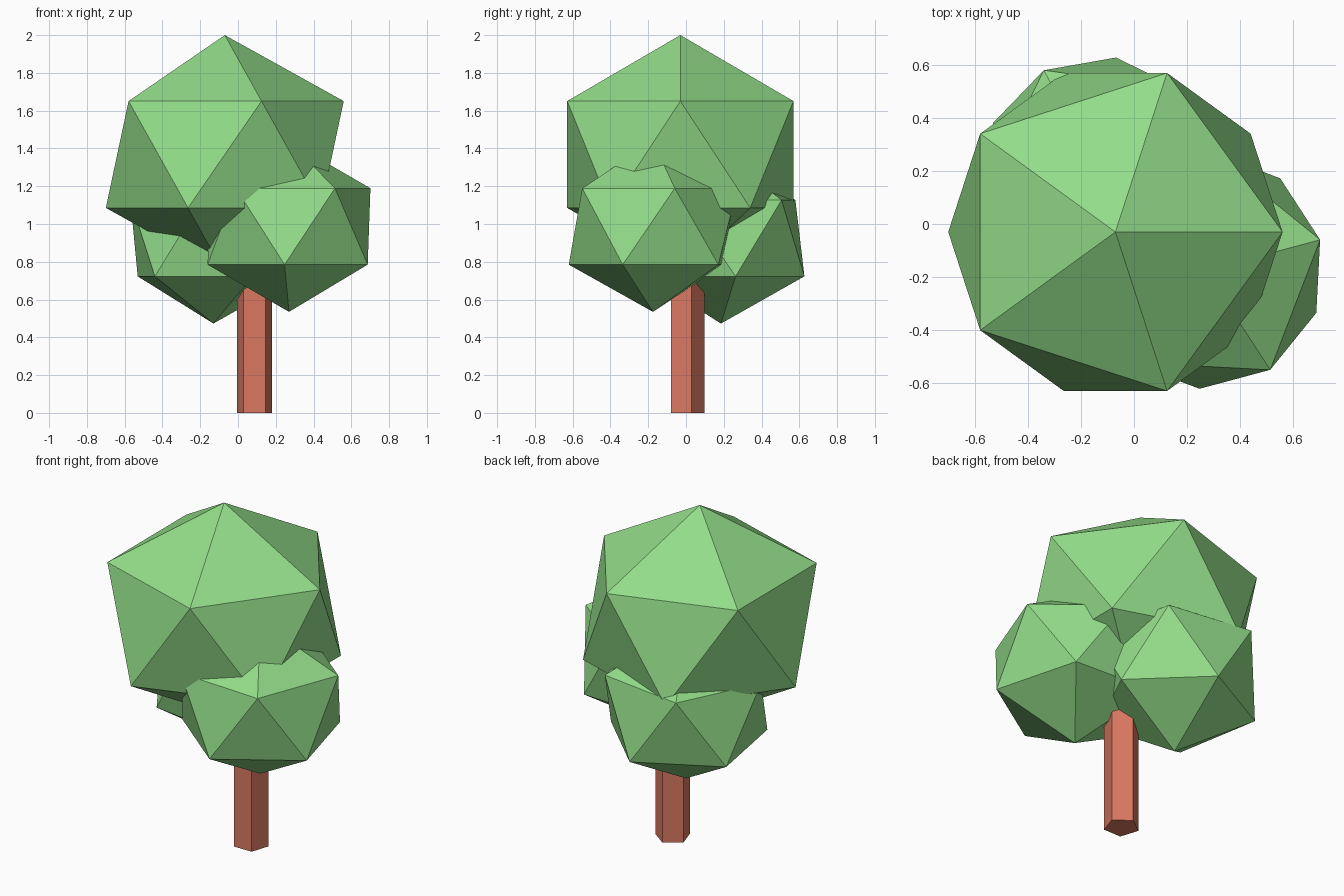
import bpy
from math import radians

if "Cube" in bpy.data.objects:
    bpy.data.objects.remove(bpy.data.objects["Cube"])


def material(name, color):
    m = bpy.data.materials.new(name)
    m.diffuse_color = (*color, 1)
    m.use_nodes = True
    m.node_tree.nodes["Principled BSDF"].inputs["Base Color"].default_value = m.diffuse_color
    return m


leaf = material("leaf_green", (0.29, 0.72, 0.25))
bark = material("bark_brown", (0.70, 0.19, 0.12))


def foliage(name, center, radius, height, turn):
    """Slightly flattened icosahedron turned about the vertical axis."""
    bpy.ops.mesh.primitive_ico_sphere_add(
        subdivisions=1, radius=1, location=center, rotation=(0, 0, radians(turn)))
    ob = bpy.context.object
    ob.name = name
    ob.scale = (radius, radius, height)
    ob.data.materials.append(leaf)


# Crown and two smaller leaf clumps
foliage("crown", (-0.07, -0.03, 1.368), 0.704, 0.632, 0)
foliage("front_right_clump", (0.27, -0.175, 0.987), 0.499, 0.452, 15)
foliage("back_left_clump", (-0.13, 0.185, 0.925), 0.499, 0.452, 46)

# Five-sided trunk, flat side to the front, reaching up into the foliage
trunk_height = 1.0
bpy.ops.mesh.primitive_cylinder_add(
    vertices=5, radius=0.0975, depth=trunk_height,
    location=(0.0875, 0, trunk_height / 2))
trunk = bpy.context.object
trunk.name = "trunk"
trunk.data.materials.append(bark)
